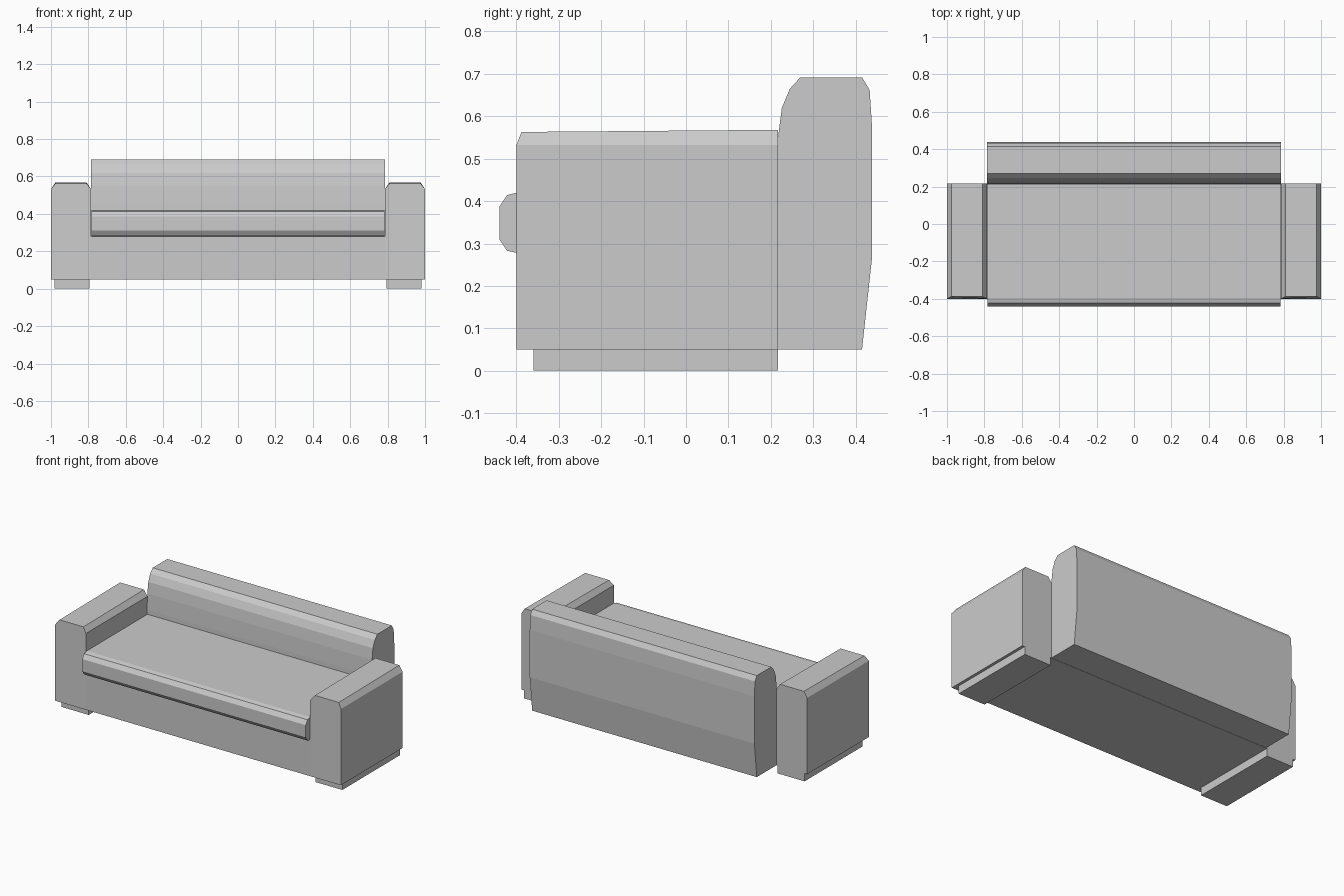
import bpy, bmesh

if "Cube" in bpy.data.objects:
    bpy.data.objects.remove(bpy.data.objects["Cube"])


def prism(name, points, to_start, to_end):
    """Closed solid between two copies of a 2D profile."""
    bm = bmesh.new()
    a = [bm.verts.new(to_start(*p)) for p in points]
    b = [bm.verts.new(to_end(*p)) for p in points]
    n = len(points)
    bm.faces.new(a)
    bm.faces.new(b[::-1])
    for i in range(n):
        j = (i + 1) % n
        bm.faces.new((a[i], b[i], b[j], a[j]))
    bmesh.ops.recalc_face_normals(bm, faces=bm.faces)
    mesh = bpy.data.meshes.new(name)
    bm.to_mesh(mesh)
    bm.free()
    obj = bpy.data.objects.new(name, mesh)
    bpy.context.collection.objects.link(obj)
    return obj


def along_x(name, profile, half):
    """Side profile (y, z) swept across the width."""
    return prism(name, profile, lambda y, z: (-half, y, z), lambda y, z: (half, y, z))


# Base between the arms
along_x("base", [(-0.40, 0.05), (0.215, 0.05), (0.215, 0.28), (-0.40, 0.28)], 0.785)

# Seat cushion with rounded front lip
along_x("seat_cushion", [
    (0.215, 0.28), (-0.40, 0.278), (-0.422, 0.283), (-0.44, 0.31),
    (-0.44, 0.387), (-0.422, 0.414), (-0.395, 0.421), (0.215, 0.421)], 0.782)

# Backrest with rolled top
along_x("backrest", [
    (0.217, 0.05), (0.211, 0.24), (0.212, 0.45), (0.217, 0.55), (0.226, 0.62),
    (0.245, 0.665), (0.27, 0.692), (0.415, 0.692), (0.433, 0.662),
    (0.439, 0.57), (0.439, 0.27), (0.415, 0.05)], 0.786)

# Arms with bevelled tops, and the plinth foot under each
arm_profile = [(0.785, 0.05), (1.0, 0.05), (1.0, 0.532),
               (0.977, 0.565), (0.81, 0.565), (0.785, 0.532)]
foot_profile = [(0.793, 0.0), (0.982, 0.0), (0.982, 0.05), (0.793, 0.05)]
for side, s in (("left", -1), ("right", 1)):
    prism(side + "_arm", arm_profile,
          lambda x, z: (s * x, -0.388 if z > 0.54 else -0.40, z - (0.002 if z > 0.54 else 0)),
          lambda x, z: (s * x, 0.217, z + (0.003 if z > 0.54 else 0)))
    prism(side + "_foot", foot_profile,
          lambda x, z: (s * x, -0.36, z),
          lambda x, z: (s * x, 0.217, z))
